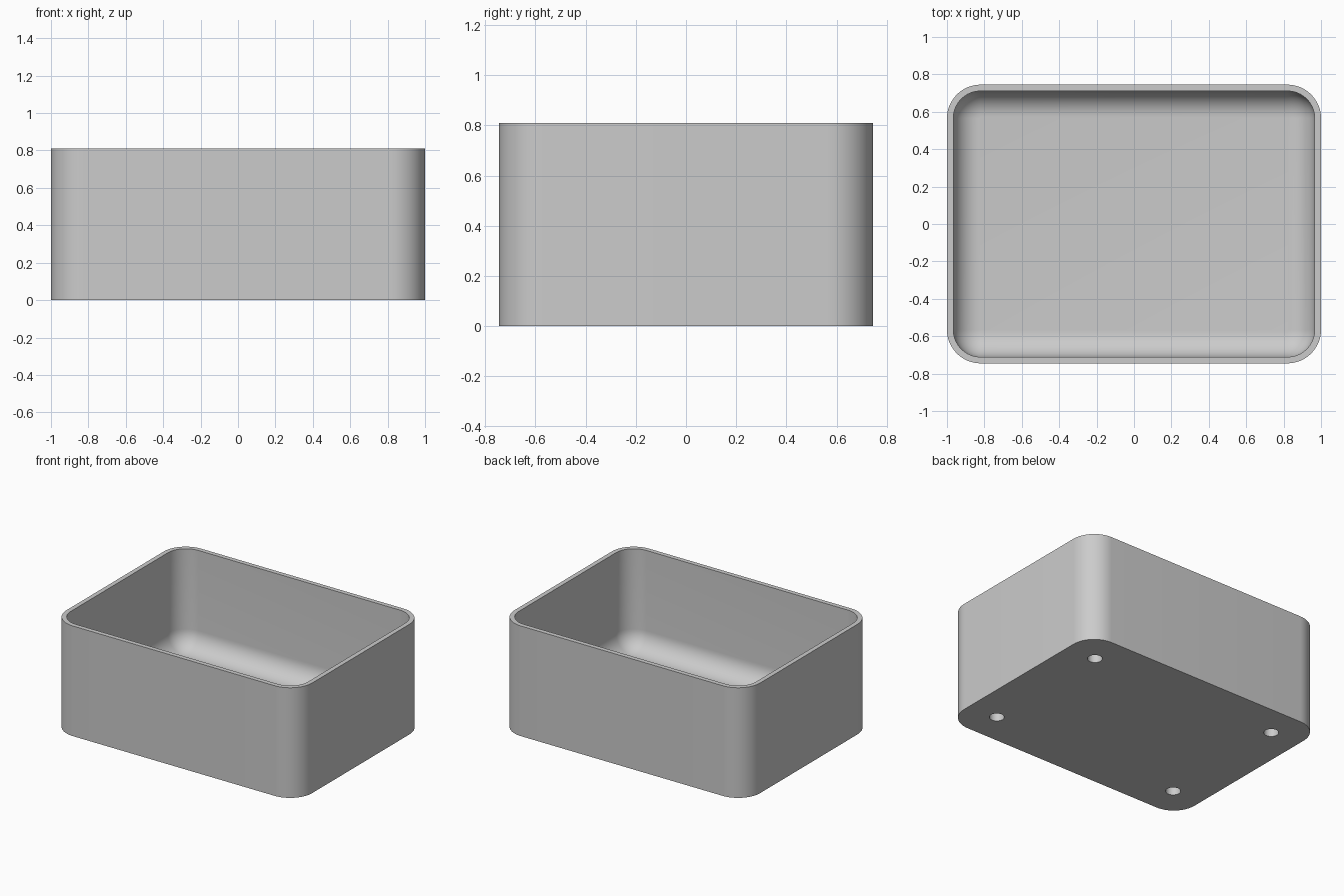
import bpy
import bmesh
from math import sin, cos, pi, radians

cube = bpy.data.objects.get("Cube")
if cube:
    bpy.data.objects.remove(cube, do_unlink=True)

HALF_X, HALF_Y, HEIGHT = 1.0, 0.745, 0.81
CORNER, WALL = 0.18, 0.034
FLOOR, FILLET = 0.08, 0.14
HOLE_X, HOLE_Y, HOLE_R, HOLE_DEPTH = 0.766, 0.508, 0.05, 0.06
CORNER_STEPS, FILLET_STEPS = 16, 12

grey = bpy.data.materials.new("plain grey")
grey.use_nodes = True
colour = (0.6, 0.6, 0.6, 1)
grey.diffuse_color = colour
grey.node_tree.nodes["Principled BSDF"].inputs["Base Color"].default_value = colour


def rounded_ring(bm, inset, z):
    """Ring of vertices following the outline, moved inwards by inset."""
    r = CORNER - inset
    ring = []
    for quarter, (sx, sy) in enumerate([(1, 1), (-1, 1), (-1, -1), (1, -1)]):
        for i in range(CORNER_STEPS + 1):
            a = (quarter + i / CORNER_STEPS) * pi / 2
            ring.append(bm.verts.new((sx * (HALF_X - CORNER) + r * cos(a),
                                      sy * (HALF_Y - CORNER) + r * sin(a), z)))
    return ring


# Tray section: outer wall, rim, inner wall, fillet down to the floor
section = [(0, 0), (0, HEIGHT), (WALL, HEIGHT)]
for i in range(FILLET_STEPS + 1):
    a = i / FILLET_STEPS * pi / 2
    section.append((WALL + FILLET * (1 - cos(a)), FLOOR + FILLET * (1 - sin(a))))

bm = bmesh.new()
rings = [rounded_ring(bm, inset, z) for inset, z in section]
for low, high in zip(rings, rings[1:]):
    for i in range(len(low)):
        j = (i + 1) % len(low)
        bm.faces.new((low[i], low[j], high[j], high[i]))
bm.faces.new(rings[0][::-1])
bm.faces.new(rings[-1])
bmesh.ops.recalc_face_normals(bm, faces=bm.faces)
mesh = bpy.data.meshes.new("tray")
bm.to_mesh(mesh)
bm.free()
mesh.materials.append(grey)
tray = bpy.data.objects.new("tray", mesh)
bpy.context.collection.objects.link(tray)

# Four blind round holes in the underside
for sx in (-1, 1):
    for sy in (-1, 1):
        bpy.ops.mesh.primitive_cylinder_add(
            vertices=32, radius=HOLE_R, depth=2 * HOLE_DEPTH,
            location=(sx * HOLE_X, sy * HOLE_Y, 0))
        cutter = bpy.context.object
        cutter.name = "hole_cutter"
        cutter.hide_render = True
        cutter.data.materials.append(grey)
        cut = tray.modifiers.new("hole", "BOOLEAN")
        cut.operation = "DIFFERENCE"
        cut.solver = "EXACT"
        cut.object = cutter
        bpy.ops.object.select_all(action="DESELECT")
        tray.select_set(True)
        bpy.context.view_layer.objects.active = tray
        bpy.ops.object.modifier_apply(modifier=cut.name)
        bpy.data.objects.remove(cutter, do_unlink=True)

# Smooth curves with crisp rim and base edges
bpy.ops.object.shade_smooth_by_angle(angle=radians(30))
